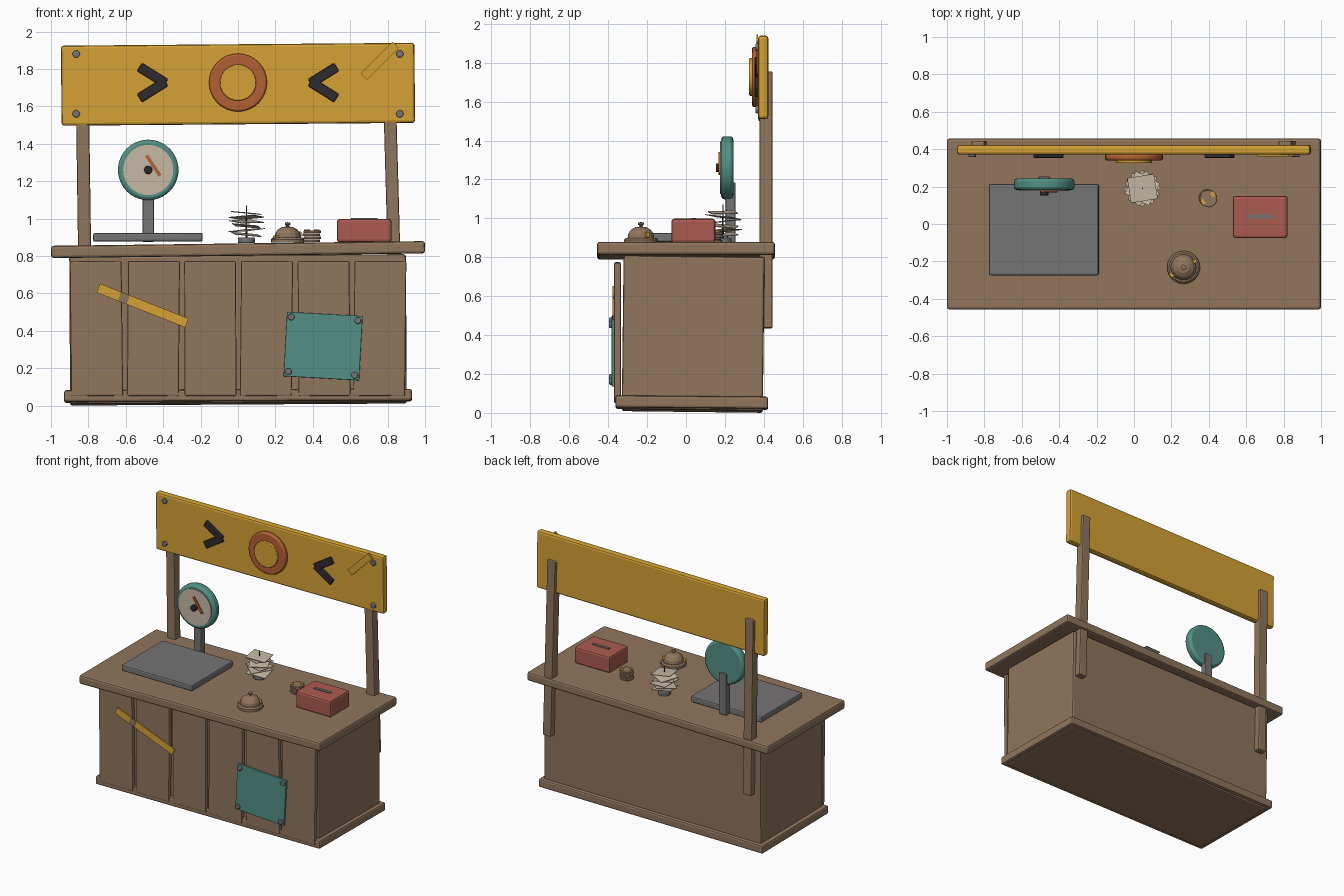
import bpy, bmesh, math
from mathutils import Vector, Matrix

if "Cube" in bpy.data.objects:
    bpy.data.objects.remove(bpy.data.objects["Cube"], do_unlink=True)


def material(name, rgb):
    m = bpy.data.materials.new(name)
    m.use_nodes = True
    col = (*rgb, 1)
    m.diffuse_color = col
    bsdf = m.node_tree.nodes["Principled BSDF"]
    bsdf.inputs["Base Color"].default_value = col
    bsdf.inputs["Roughness"].default_value = 0.8
    return m


WOOD = material("brown wood", (0.28, 0.18, 0.11))
YELLOW = material("mustard yellow", (0.66, 0.36, 0.036))
TEAL = material("teal", (0.085, 0.28, 0.235))
RED = material("brick red", (0.41, 0.105, 0.08))
ORANGE = material("burnt orange", (0.45, 0.115, 0.035))
GREY = material("steel grey", (0.18, 0.175, 0.175))
CREAM = material("cream", (0.57, 0.49, 0.38))
DARK = material("charcoal", (0.03, 0.023, 0.027))


def finish(name, bm, mat, loc, rot, bevel=0.0):
    """Turn a bmesh into a placed object with softened edges."""
    me = bpy.data.meshes.new(name)
    bm.to_mesh(me)
    bm.free()
    me.materials.append(mat)
    ob = bpy.data.objects.new(name, me)
    bpy.context.scene.collection.objects.link(ob)
    ob.location = loc
    ob.rotation_euler = rot
    if bevel:
        mod = ob.modifiers.new("Bevel", "BEVEL")
        mod.width = bevel
        mod.segments = 2
        mod.limit_method = "ANGLE"
    return ob


def box(name, mat, loc, size, roll=0.0, bevel=0.0, tilt=0.0, turn=0.0):
    """roll is counter-clockwise as seen from the front."""
    bm = bmesh.new()
    bmesh.ops.create_cube(bm, size=1)
    bmesh.ops.scale(bm, vec=size, verts=bm.verts)
    return finish(name, bm, mat, loc, (tilt, -roll, turn), bevel)


def disc(name, mat, loc, r, depth, facing_front=False, bevel=0.0, sides=32, top=None):
    bm = bmesh.new()
    bmesh.ops.create_cone(bm, cap_ends=True, segments=sides, radius1=r,
                          radius2=r if top is None else top, depth=depth)
    rot = (math.pi / 2, 0, 0) if facing_front else (0, 0, 0)
    return finish(name, bm, mat, loc, rot, bevel)


def lathe(name, mat, loc, profile, sides=24):
    bm = bmesh.new()
    vs = [bm.verts.new((r, 0, z)) for r, z in profile]
    es = [bm.edges.new(p) for p in zip(vs, vs[1:])]
    bmesh.ops.spin(bm, geom=vs + es, cent=(0, 0, 0), axis=(0, 0, 1),
                   angle=math.tau, steps=sides)
    bmesh.ops.remove_doubles(bm, verts=bm.verts, dist=1e-4)
    bmesh.ops.recalc_face_normals(bm, faces=bm.faces)
    return finish(name, bm, mat, loc, (0, 0, 0))


def surface(x):
    """Height of the slightly sloping counter top."""
    return 0.868 + 0.0125 * x


# Counter
box("counter_body", WOOD, (0, 0.037, 0.405), (1.8, 0.725, 0.79), 0.006, 0.012, -0.012)
box("base_trim", WOOD, (0, 0.03, 0.052), (1.86, 0.785, 0.062), 0.004, 0.012, -0.008)
box("counter_top", WOOD, (0, 0, 0.834), (2.0, 0.915, 0.066), 0.0125, 0.014)

# Front planks, nailed on a little crooked
planks = [(-0.757, 0.012), (-0.452, -0.008), (-0.148, 0.003),
          (0.152, -0.010), (0.46, 0.008), (0.758, -0.010)]
for i, (x, roll) in enumerate(planks):
    box(f"front_plank_{i + 1}", WOOD, (x, -0.352, 0.412), (0.277, 0.034, 0.722), roll, 0.008)

# Sign posts
box("right_post", WOOD, (-0.824, 0.412, 1.095), (0.07, 0.066, 1.32), 0.0143, 0.008)
box("left_post", WOOD, (0.826, 0.412, 1.095), (0.068, 0.066, 1.32), 0.028, 0.008)

# Sign board with bolts
box("sign_board", YELLOW, (0, 0.397, 1.718), (1.89, 0.052, 0.428), 0.008, 0.014)
for x in (-0.865, 0.865):
    for z in (1.56, 1.88):
        disc("sign_bolt", GREY, (x, 0.368, z), 0.02, 0.02, True, 0.004, 12)

# Round emblem: raised ring with a centre disc
disc("emblem_ring", ORANGE, (0, 0.357, 1.727), 0.155, 0.035, True, 0.01)
disc("emblem_centre", YELLOW, (0, 0.34, 1.727), 0.097, 0.03, True, 0.004)

# Arrows pointing at the emblem
for side in (-1, 1):
    for up in (-1, 1):
        box("sign_arrow_arm", DARK, (side * 0.457, 0.364, 1.727 + up * 0.04),
            (0.165, 0.022, 0.052), side * up * 0.56, 0.006)

# Tape strips
box("sign_tape", YELLOW, (0.758, 0.366, 1.843), (0.24, 0.009, 0.047), math.radians(45))
slope = math.radians(-21.5)
box("front_tape", YELLOW, (-0.51, -0.373, 0.535), (0.51, 0.009, 0.051), slope)
box("tape_worn_spot", WOOD, (-0.61, -0.3745, 0.575), (0.05, 0.008, 0.051), slope)

# Riveted repair patch
patch_roll = -0.055
centre = Vector((0.455, -0.374, 0.318))
box("repair_patch", TEAL, centre, (0.405, 0.016, 0.345), patch_roll, 0.004)
spin = Matrix.Rotation(-patch_roll, 3, "Y")
for sx in (-1, 1):
    for sz in (-1, 1):
        pos = centre + spin @ Vector((sx * 0.178, -0.012, sz * 0.146))
        disc("patch_rivet", GREY, pos, 0.018, 0.018, True, 0.004, 12)

# Weighing scale
box("scale_platform", GREY, (-0.482, -0.03, 0.9), (0.587, 0.49, 0.046), 0.003, 0.01)
box("scale_stem", GREY, (-0.48, 0.229, 1.03), (0.062, 0.05, 0.31), 0, 0.006)
disc("scale_dial_case", TEAL, (-0.48, 0.212, 1.26), 0.162, 0.062, True, 0.016, 40)
disc("scale_dial_face", CREAM, (-0.48, 0.18, 1.26), 0.134, 0.008, True, 0, 40)
disc("scale_dial_hub", DARK, (-0.48, 0.168, 1.26), 0.022, 0.03, True, 0.003, 16)
box("scale_needle", ORANGE, (-0.453, 0.172, 1.283), (0.13, 0.008, 0.018), math.radians(-56))

# Receipt spike
sx, sy = 0.045, 0.19
disc("spike_base", GREY, (sx, sy, surface(sx) + 0.015), 0.045, 0.03, False, 0.005, 20)
disc("spike_rod", DARK, (sx, sy, 0.975), 0.005, 0.19, sides=8, top=0.003)
for i in range(6):
    s = 1 if i % 2 else -1
    box(f"receipt_{i + 1}", CREAM, (sx, sy, 0.915 + 0.023 * i), (0.145, 0.135, 0.004),
        s * 0.09, 0, -s * 0.06 + 0.03, i * 0.62 + 0.2)

# Service bell
bx, by = 0.265, -0.232
bz = surface(bx)
lathe("bell_base", WOOD, (bx, by, bz),
      [(0, 0), (0.088, 0), (0.088, 0.018), (0.078, 0.028), (0, 0.028)])
lathe("bell_dome", WOOD, (bx, by, bz),
      [(0, 0.025), (0.07, 0.028), (0.066, 0.05), (0.052, 0.07), (0.03, 0.083), (0, 0.087)], 14)
lathe("bell_button", WOOD, (bx, by, bz),
      [(0, 0.08), (0.008, 0.08), (0.008, 0.092), (0.015, 0.096), (0.015, 0.106), (0, 0.11)], 12)
box("bell_glint_1", YELLOW, (bx + 0.055, by + 0.03, bz + 0.045), (0.034, 0.02, 0.028), 0, 0.003, 0, 0.45)
box("bell_glint_2", YELLOW, (bx - 0.062, by - 0.04, bz + 0.03), (0.024, 0.026, 0.014), 0, 0.003, 0, 0.6)

# Stack of tokens
cx, cy = 0.395, 0.138
for i in range(4):
    s = 1 if i % 2 else -1
    disc(f"token_{i + 1}", WOOD, (cx + s * 0.003, cy - s * 0.002, surface(cx) + 0.008 + i * 0.016),
         0.047, 0.014, False, 0.003, 20)
for s in (-1, 1):
    box("token_mark", YELLOW, (cx + s * 0.026, cy + s * 0.02, surface(cx) + 0.065),
        (0.02, 0.026, 0.006), 0, 0, 0, 0.6)

# Cash box with a coin slot
box("cash_box", RED, (0.675, 0.038, 0.936), (0.292, 0.226, 0.124), 0, 0.014)
box("cash_box_slot", GREY, (0.675, 0.04, 0.999), (0.14, 0.022, 0.008))

# Smooth the round parts, keep edges crisp
bpy.ops.object.select_all(action="DESELECT")
rounds = ("emblem", "sign_bolt", "patch_rivet", "scale_dial", "spike", "token_", "bell_button")
for ob in bpy.context.scene.objects:
    if ob.type == "MESH" and ob.name.startswith(rounds):
        ob.select_set(True)
        bpy.context.view_layer.objects.active = ob
bpy.ops.object.shade_smooth_by_angle(angle=math.radians(35))
